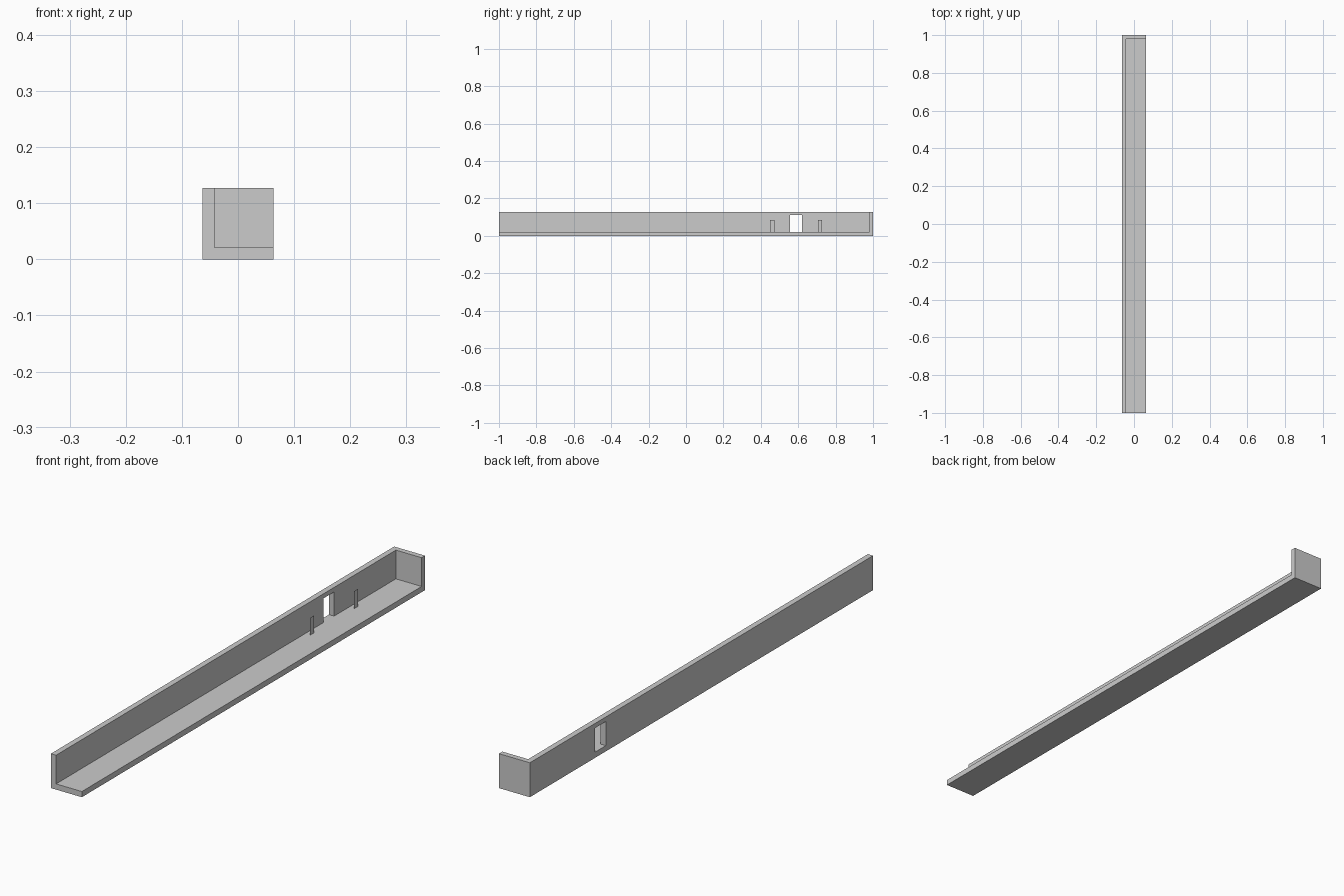
import bpy, bmesh
from mathutils import Vector

if "Cube" in bpy.data.objects:
    bpy.data.objects.remove(bpy.data.objects["Cube"])

X, H, L, T = 0.063, 0.127, 1.0, 0.021   # half width, height, half length, thickness


def new_object(name, bm):
    mesh = bpy.data.meshes.new(name)
    bm.to_mesh(mesh)
    bm.free()
    ob = bpy.data.objects.new(name, mesh)
    bpy.context.collection.objects.link(ob)
    return ob


def box(name, lo, hi):
    bm = bmesh.new()
    bmesh.ops.create_cube(bm, size=1)
    lo, hi = Vector(lo), Vector(hi)
    for v in bm.verts:
        v.co = (lo + hi) / 2 + v.co * (hi - lo)
    return new_object(name, bm)


def cut(target, cutter):
    mod = target.modifiers.new("cut", 'BOOLEAN')
    mod.operation = 'DIFFERENCE'
    mod.solver = 'EXACT'
    mod.object = cutter
    cutter.hide_render = True
    cutter.hide_set(True)


# Solid block hollowed out to leave floor, long wall and one end wall
shell = box("corridor_shell", (-X, -L, 0), (X, L, H))
cut(shell, box("interior_cutter", (-X + T, -L - 0.1, T), (X + 0.1, L - 0.02, H + 0.1)))

# Doorway through the long wall
cut(shell, box("doorway_cutter", (-X - 0.1, 0.557, T), (-X + T + 0.01, 0.62, 0.11)))

# Thin upright panels standing on the floor on either side of the doorway
for name, y in (("panel_near", 0.45), ("panel_far", 0.706)):
    bm = bmesh.new()
    corners = ((y, T), (y + 0.022, T), (y + 0.022, 0.085), (y, 0.085))
    bm.faces.new([bm.verts.new((-0.021, a, b)) for a, b in corners])
    new_object(name, bm)
